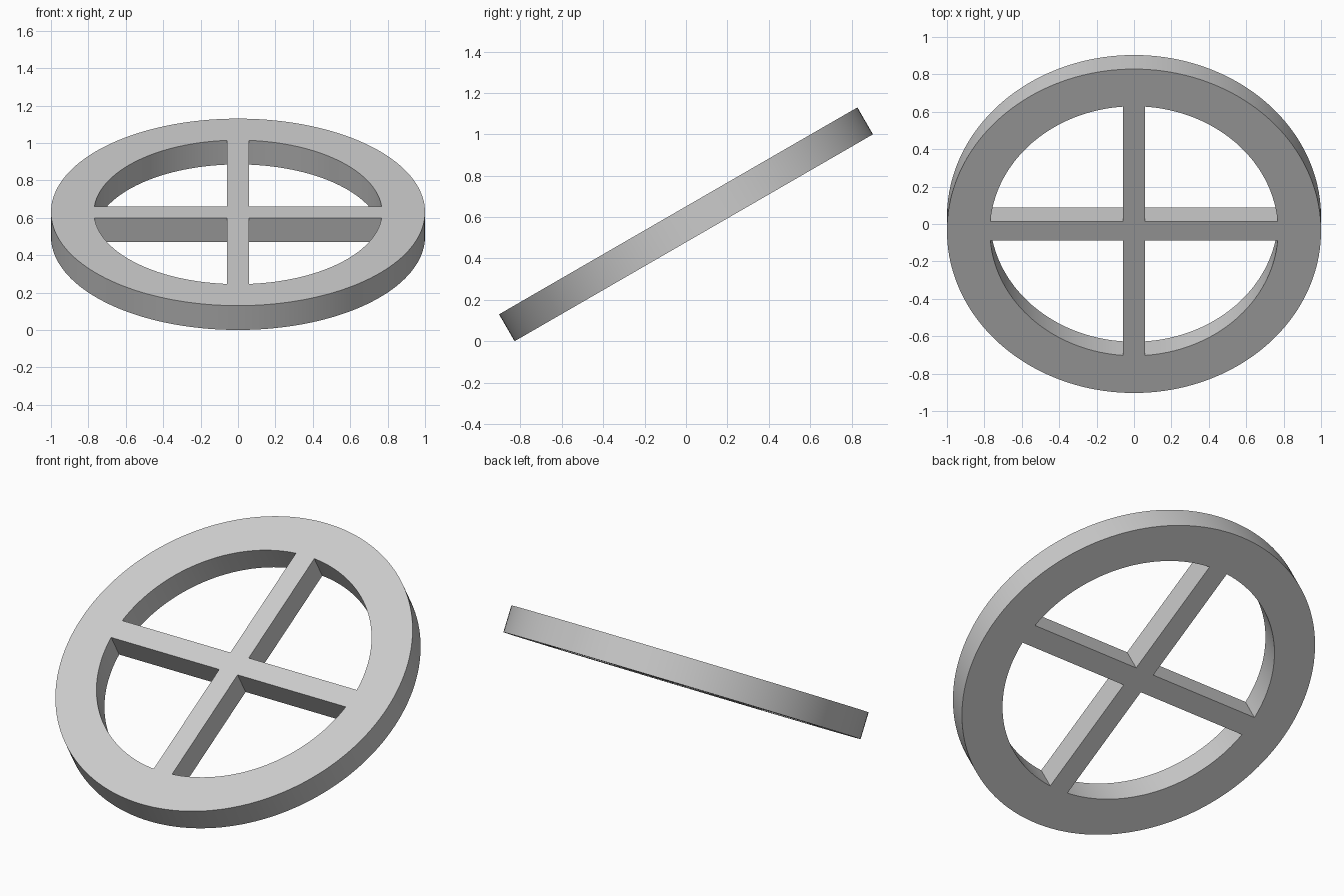
import bpy, bmesh
from math import radians, sin, cos, asin, acos, pi

if "Cube" in bpy.data.objects:
    bpy.data.objects.remove(bpy.data.objects["Cube"])

OUTER, INNER = 1.0, 0.77      # rim radii
HALF_SPOKE = 0.06
HALF_DEPTH = 0.075
TILT = radians(30)

grey = bpy.data.materials.new("light grey")
grey.use_nodes = True
colour = (0.6, 0.6, 0.6, 1)
grey.diffuse_color = colour
grey.node_tree.nodes["Principled BSDF"].inputs["Base Color"].default_value = colour


def arc(radius, start, end, steps):
    return [(radius * cos(start + (end - start) * i / steps),
             radius * sin(start + (end - start) * i / steps)) for i in range(steps + 1)]


def add_outline(curve, points):
    spline = curve.splines.new('POLY')
    spline.points.add(len(points) - 1)
    for p, (x, y) in zip(spline.points, points):
        p.co = (x, y, 0, 1)
    spline.use_cyclic_u = True


# Flat wheel outline: round rim with four quarter openings that leave a cross
curve = bpy.data.curves.new("spoked_wheel", 'CURVE')
curve.dimensions = '2D'
curve.fill_mode = 'BOTH'
curve.extrude = HALF_DEPTH
add_outline(curve, arc(OUTER, 0, 2 * pi, 160)[:-1])
opening = [(HALF_SPOKE, HALF_SPOKE)]
opening += arc(INNER, asin(HALF_SPOKE / INNER), acos(HALF_SPOKE / INNER), 36)
for quarter in range(4):
    c, s = cos(quarter * pi / 2), sin(quarter * pi / 2)
    add_outline(curve, [(x * c - y * s, x * s + y * c) for x, y in opening])

# Turn the outline into a solid mesh
wheel = bpy.data.objects.new("spoked_wheel", curve)
bpy.context.collection.objects.link(wheel)
bpy.ops.object.select_all(action='DESELECT')
wheel.select_set(True)
bpy.context.view_layer.objects.active = wheel
bpy.ops.object.convert(target='MESH')
wheel = bpy.context.object
bm = bmesh.new()
bm.from_mesh(wheel.data)
bmesh.ops.remove_doubles(bm, verts=bm.verts, dist=0.0005)
bmesh.ops.recalc_face_normals(bm, faces=bm.faces)
bm.to_mesh(wheel.data)
bm.free()
wheel.data.materials.clear()
wheel.data.materials.append(grey)
bpy.ops.object.shade_smooth_by_angle(angle=radians(30))

# Tilt the wheel so its front edge rests on the ground
wheel.rotation_euler.x = TILT
wheel.location.z = OUTER * sin(TILT) + HALF_DEPTH * cos(TILT)
